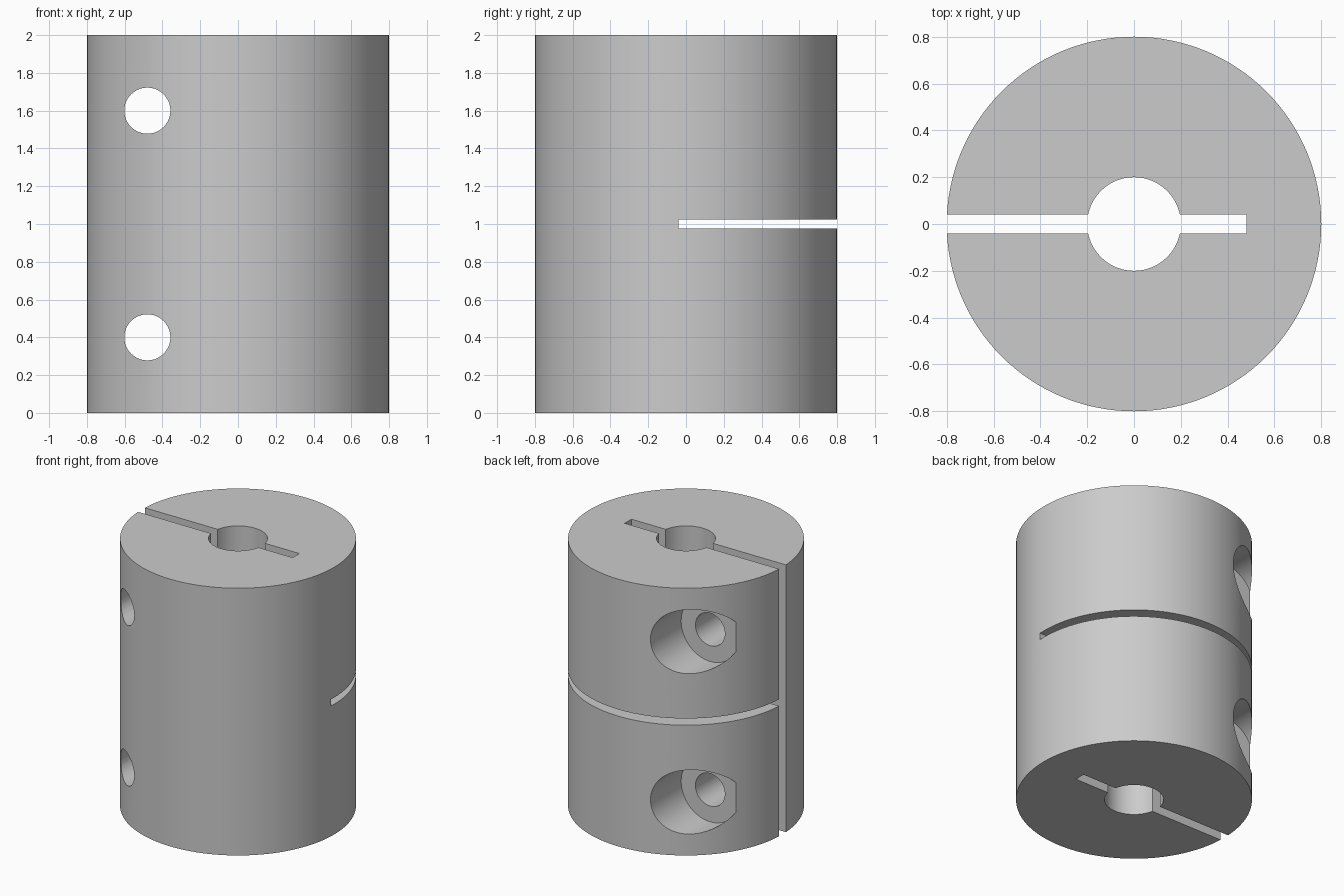
import bpy
from math import pi, radians

cube = bpy.data.objects.get("Cube")
if cube:
    bpy.data.objects.remove(cube, do_unlink=True)

# Single plain grey metal
metal = bpy.data.materials.new("grey metal")
colour = (0.6, 0.6, 0.6, 1)
metal.use_nodes = True
metal.diffuse_color = colour
metal.node_tree.nodes["Principled BSDF"].inputs["Base Color"].default_value = colour


def cylinder(name, radius, depth, centre, sides, along_y=False):
    rotation = (pi / 2, 0, 0) if along_y else (0, 0, 0)
    bpy.ops.mesh.primitive_cylinder_add(vertices=sides, radius=radius, depth=depth,
                                        location=centre, rotation=rotation)
    obj = bpy.context.object
    obj.name = name
    return obj


def box(name, low, high):
    centre = [(a + b) / 2 for a, b in zip(low, high)]
    bpy.ops.mesh.primitive_cube_add(size=1, location=centre)
    obj = bpy.context.object
    obj.name = name
    obj.scale = [b - a for a, b in zip(low, high)]
    return obj


# Coupling body
body = cylinder("clamp_coupling_body", 0.8, 2, (0, 0, 1), 128)
body.data.materials.append(metal)

# Shaft bore, clamping slit and the relief slot between the two halves
cutters = [
    cylinder("shaft_bore", 0.2, 3, (0, 0, 1), 64),
    box("clamp_slit", (-1, -0.04, -0.5), (0.48, 0.04, 2.5)),
    box("relief_slot", (-1, -0.04, 0.975), (1, 1, 1.025)),
]

# Screw holes, counterbored from the back
for label, z in (("lower", 0.4), ("upper", 1.6)):
    cutters.append(cylinder(label + "_screw_hole", 0.122, 3, (-0.48, 0, z), 48, True))
    cutters.append(cylinder(label + "_counterbore", 0.24, 1, (-0.48, 0.9, z), 64, True))

# Cut the body
bpy.context.view_layer.update()
bpy.ops.object.select_all(action="DESELECT")
body.select_set(True)
bpy.context.view_layer.objects.active = body
for cutter in cutters:
    cutter.hide_render = True
    cut = body.modifiers.new(cutter.name, "BOOLEAN")
    cut.operation = "DIFFERENCE"
    cut.solver = "EXACT"
    cut.object = cutter
    bpy.ops.object.modifier_apply(modifier=cut.name)
for cutter in cutters:
    bpy.data.objects.remove(cutter, do_unlink=True)

bpy.ops.object.shade_smooth_by_angle(angle=radians(30))
